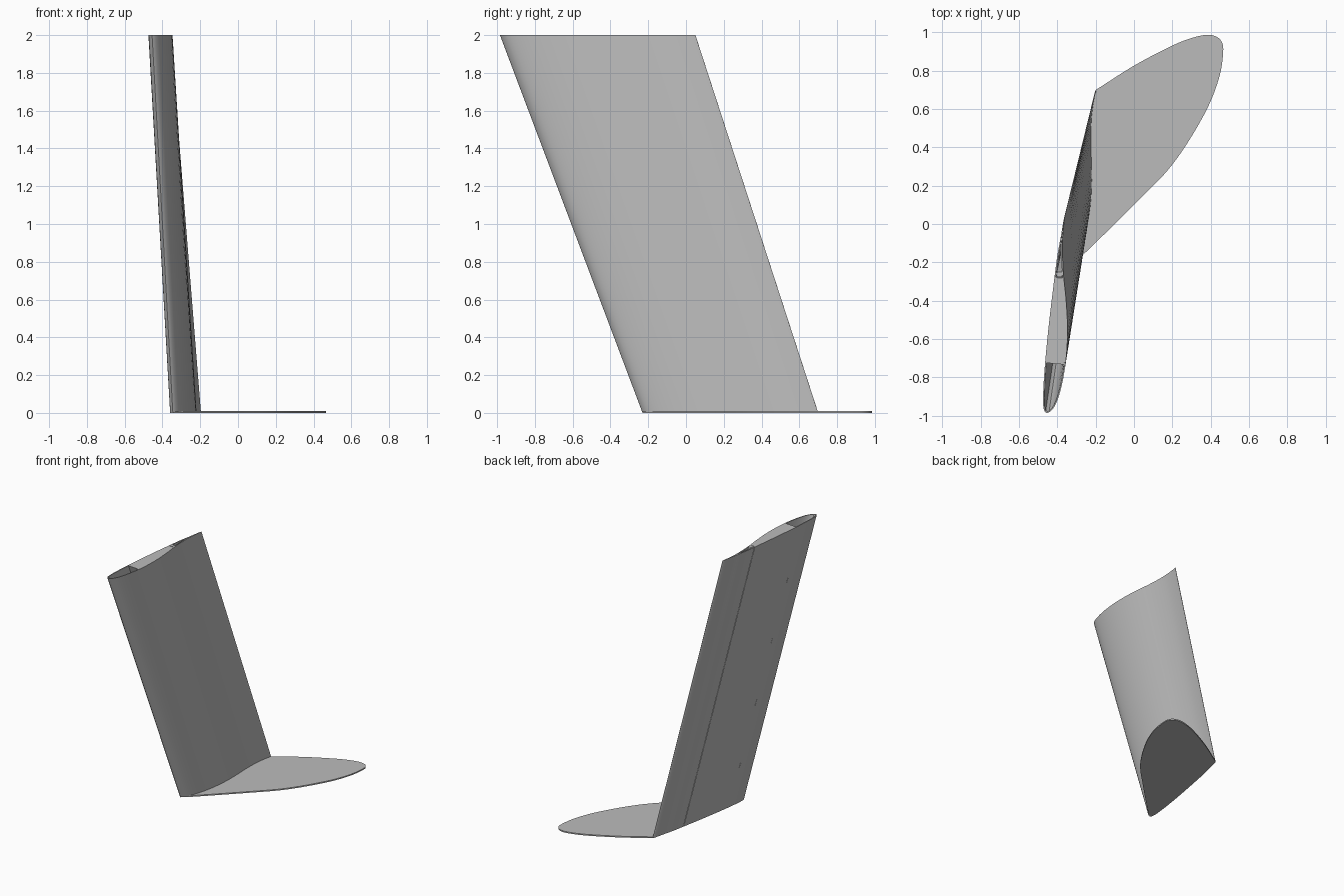
import bpy, bmesh, math
from mathutils import Vector

cube = bpy.data.objects.get("Cube")
if cube:
    bpy.data.objects.remove(cube)

# One plain grey material
grey = bpy.data.materials.new("plain_grey")
grey.use_nodes = True
colour = (0.5, 0.5, 0.5, 1)
grey.diffuse_color = colour
grey.node_tree.nodes["Principled BSDF"].inputs["Base Color"].default_value = colour

# Leading and trailing edge lines, bottom to top
HEIGHT = 2.0
PLATE = 0.01
LEAD = Vector((-0.345, -0.23)), Vector((-0.455, -0.985))
TRAIL = Vector((-0.197, 0.70)), Vector((-0.357, 0.05))

# Foil sides as (chord fraction, offset)
CURVED = [(0, 0), (.01, .018), (.04, .038), (.1, .055), (.2, .068), (.32, .071), (.45, .062),
          (.58, .042), (.69, .02), (.8, .004), (.9, -.003), (1, .001)]
FLAT = [(0, 0), (.01, -.013), (.03, -.02), (.08, -.026), (.2, -.031), (.35, -.032),
        (.5, -.030), (.69, -.025), (.8, -.021), (.9, -.012), (1, -.001)]


def spline(points, steps):
    """Catmull-Rom curve through 2D points."""
    p = [Vector(q) for q in points]
    p = [2 * p[0] - p[1]] + p + [2 * p[-1] - p[-2]]
    out = []
    for a, b, c, d in zip(p, p[1:], p[2:], p[3:]):
        for i in range(steps):
            t = i / steps
            out.append(b + (c - a) * t / 2 + (2 * a - 5 * b + 4 * c - d) * t * t / 2
                       + (3 * b - a - 3 * c + d) * t ** 3 / 2)
    return out + [p[-2]]


def angle(t):
    return math.acos(1 - 2 * t)


SIDES = {name: spline([(angle(t), o) for t, o in side], 8)
         for name, side in (("curved", CURVED), ("flat", FLAT))}


def offset(side, t):
    """Foil surface offset at a chord fraction."""
    a = angle(t)
    pts = SIDES[side]
    for p, q in zip(pts, pts[1:]):
        if a <= q.x:
            return p.y + (q.y - p.y) * (a - p.x) / (q.x - p.x)
    return pts[-1].y


def place(t, off, z):
    """Foil coordinates to model space."""
    s = z / HEIGHT
    lead, trail = LEAD[0].lerp(LEAD[1], s), TRAIL[0].lerp(TRAIL[1], s)
    chord = trail - lead
    xy = lead + chord * t + Vector((chord.y, -chord.x)) * off
    return xy.x, xy.y, z


def finish(name, bm):
    bmesh.ops.recalc_face_normals(bm, faces=bm.faces)
    mesh = bpy.data.meshes.new(name)
    bm.to_mesh(mesh)
    bm.free()
    mesh.materials.append(grey)
    ob = bpy.data.objects.new(name, mesh)
    bpy.context.collection.objects.link(ob)
    bpy.ops.object.select_all(action='DESELECT')
    ob.select_set(True)
    bpy.context.view_layer.objects.active = ob
    bpy.ops.object.shade_smooth_by_angle(angle=math.radians(30))
    return ob


def bridge(bm, a, b):
    for i in range(len(a)):
        j = (i + 1) % len(a)
        bm.faces.new((a[i], a[j], b[j], b[i]))


def ring(bm, outline, z):
    return [bm.verts.new(place(t, o, z)) for t, o in outline]


def prism(name, outline, z0, z1):
    """Solid that follows the lean of the foil."""
    bm = bmesh.new()
    low, high = ring(bm, outline, z0), ring(bm, outline, z1)
    bridge(bm, low, high)
    bm.faces.new(low)
    bm.faces.new(high)
    return finish(name, bm)


# Hollow foil skin, open at the top, with a hinge groove on the flat side
SKIN = 0.007
HINGE = 0.687
steps = [(1 - math.cos(math.pi * i / 32)) / 2 for i in range(33)]
groove = [HINGE - .002, HINGE, HINGE + .002]
flat_steps = sorted([t for t in steps[1:] if abs(t - HINGE) > .01] + groove)


def inside(side, t):
    u = .008 + .96 * t
    top, bottom = offset("curved", u), offset("flat", u)
    half = max((top - bottom) / 2 - SKIN, .0006) if t > 0 else 0
    return u, (top + bottom) / 2 + (half if side == "curved" else -half)


outer = [(t, offset("curved", t)) for t in reversed(steps)]
outer += [(t, offset("flat", t) + (.004 if t == HINGE else 0)) for t in flat_steps]
inner = [inside("curved", t) for t in reversed(steps)]
inner += [inside("flat", t) for t in flat_steps]

bm = bmesh.new()
outer_low, outer_high = ring(bm, outer, PLATE / 2), ring(bm, outer, HEIGHT)
inner_low, inner_high = ring(bm, inner, PLATE / 2), ring(bm, inner, HEIGHT)
bridge(bm, outer_low, outer_high)
bridge(bm, outer_high, inner_high)
bridge(bm, inner_high, inner_low)
bridge(bm, inner_low, outer_low)
finish("foil_skin", bm)

# Solid core between the two spars
core_steps = [.25 + .43 * i / 16 for i in range(17)]
core = [(t, offset("curved", t) - SKIN) for t in core_steps]
core += [(t, offset("flat", t) + SKIN) for t in reversed(core_steps)]
prism("spar_core", core, PLATE, HEIGHT)

# Narrow hinge spar behind the core
prism("hinge_spar", [(.685, -.016), (.71, -.016), (.71, .012), (.685, .012)], PLATE, HEIGHT)

# Row of small tabs on the flat side
for number, down in enumerate((.2, .41, .63, .855), 1):
    z = HEIGHT * (1 - down)
    base = offset("flat", .19)
    tab = [(.187, base + .003), (.193, base + .003), (.193, base - .002), (.187, base - .002)]
    prism(f"side_tab_{number}", tab, z - .02, z + .02)

# Thin rounded end plate, flush with the flat side of the foil
rim = spline([TRAIL[0], (0, .825), (.2, .93), (.32, .975), (.40, .985), (.45, .96), (.465, .9),
              (.44, .75), (.36, .56), (.2, .31), (0, .1), (-.27, -.165), LEAD[0]], 8)
root = [Vector(place(t, offset("flat", t), 0)[:2]) for t in steps[1:-1]]
outline = root + rim
bm = bmesh.new()
low = [bm.verts.new((p.x, p.y, 0)) for p in outline]
high = [bm.verts.new((p.x, p.y, PLATE)) for p in outline]
bridge(bm, low, high)
bm.faces.new(low)
bm.faces.new(high)
finish("end_plate", bm)
